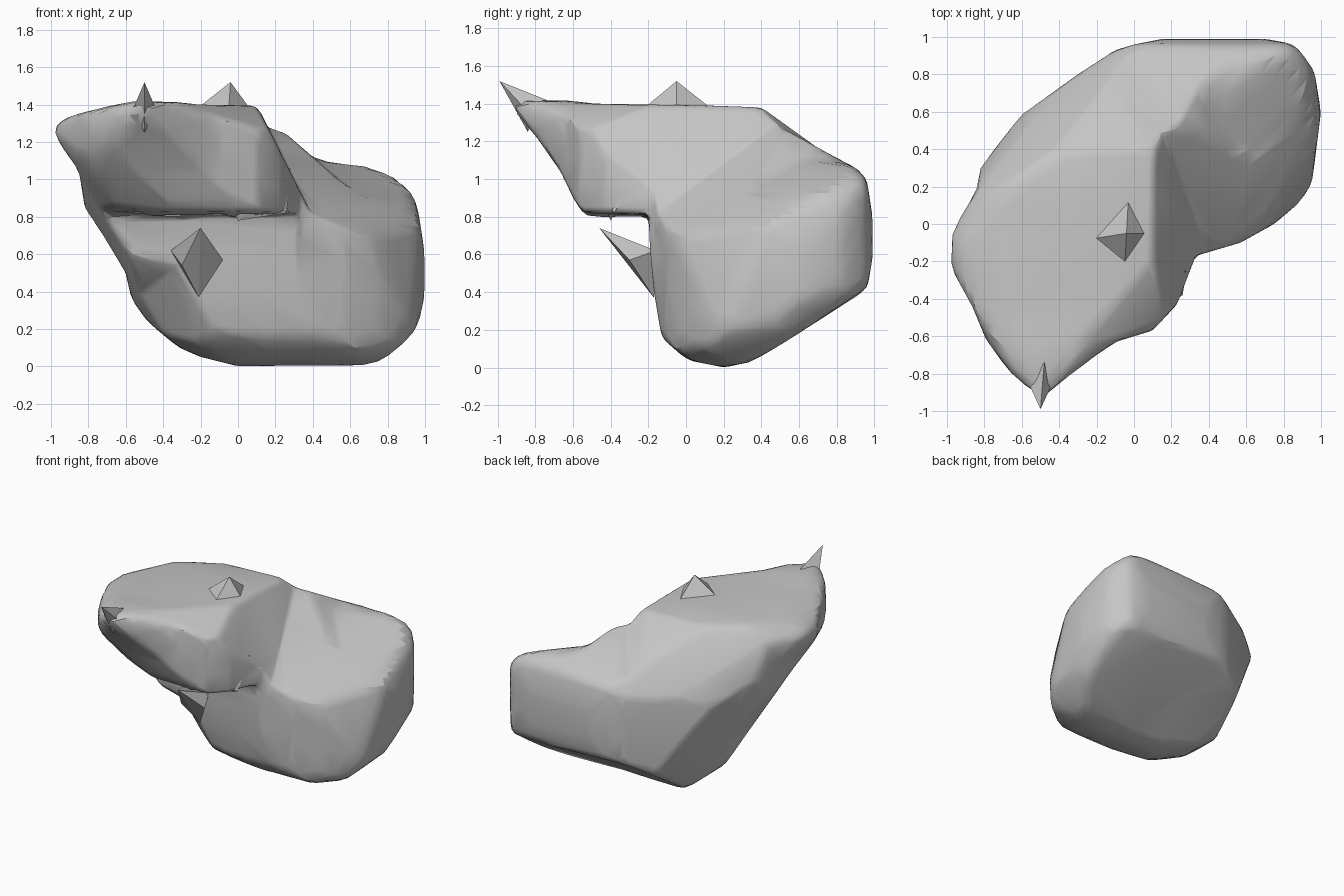
import bpy
import bmesh
from math import sin, cos, radians
from mathutils import Vector

cube = bpy.data.objects.get("Cube")
if cube:
    bpy.data.objects.remove(cube, do_unlink=True)

# Single stone grey
stone = bpy.data.materials.new("stone grey")
stone.use_nodes = True
grey = (0.56, 0.56, 0.56, 1)
stone.diffuse_color = grey
for node in stone.node_tree.nodes:
    if node.type == "BSDF_PRINCIPLED":
        node.inputs["Base Color"].default_value = grey


def make_object(name, bm):
    """Turn a bmesh into a linked object with outward normals."""
    bmesh.ops.recalc_face_normals(bm, faces=bm.faces)
    mesh = bpy.data.meshes.new(name)
    bm.to_mesh(mesh)
    bm.free()
    mesh.materials.append(stone)
    obj = bpy.data.objects.new(name, mesh)
    bpy.context.scene.collection.objects.link(obj)
    return obj


def chip(name, points):
    """Small angular stone chip spanning the given corners."""
    bm = bmesh.new()
    for p in points:
        bm.verts.new(p)
    bmesh.ops.convex_hull(bm, input=bm.verts)
    return make_object(name, bm)


def plane_axes(turn, tilt):
    """Horizontal and upward axes of an outline turned about z and tilted."""
    t, e = radians(turn), radians(tilt)
    across = Vector((cos(t), sin(t), 0))
    toward = Vector((sin(t), -cos(t), 0))
    return across, Vector((0, 0, cos(e))) - toward * sin(e)


def reach(outline, ox, oy, dx, dy):
    """Distance from a point inside the outline to its edge along a direction."""
    best = 9
    ax, ay = outline[-1]
    for bx, by in outline:
        ex, ey, wx, wy = bx - ax, by - ay, ax - ox, ay - oy
        det = dx * ey - dy * ex
        if abs(det) > 1e-9:
            t = (wx * ey - wy * ex) / det
            s = (wx * dy - wy * dx) / det
            if 0 < t < best and -1e-6 <= s <= 1.000001:
                best = t
        ax, ay = bx, by
    return best


# Outlines of the boulder across its main axes
front = [(-1, 1.28), (-.9, 1.34), (-.7, 1.39), (-.55, 1.42), (-.2, 1.41), (.08, 1.4),
         (.4, 1.12), (.48, 1.09), (.83, 1.08), (.93, .97), (.97, .8), (1, .6),
         (1, .35), (.94, .15), (.84, .05), (.65, 0), (0, 0), (-.2, .05),
         (-.36, .12), (-.5, .26), (-.57, .36), (-.6, .5), (-.72, .7),
         (-.82, .85), (-.85, 1.05), (-.95, 1.18)]
side = [(-.99, 1.5), (-.76, 1.44), (-.5, 1.4), (.12, 1.39), (.4, 1.38),
        (.57, 1.32), (.7, 1.21), (.78, 1.12), (.88, 1.09), (.96, 1), (.99, .8),
        (.99, .58), (.96, .4), (.85, .27), (.65, .19), (.4, .04), (.2, 0),
        (0, .04), (-.13, .16), (-.17, .4), (-.19, .62), (-.2, .82), (-.52, .78),
        (-.6, .9), (-.67, 1.05), (-.82, 1.26), (-.92, 1.34)]
plan = [(-.5, -.98), (-.4, -.85), (-.2, -.7), (-.1, -.63), (.1, -.57),
        (.23, -.43), (.28, -.3), (.33, -.17), (.57, -.1), (.75, 0), (.87, .1),
        (.95, .2), (1, .6), (.96, .85), (.87, .96), (.65, 1), (.2, 1), (0, .96),
        (-.1, .93), (-.3, .8), (-.55, .62), (-.73, .5), (-.81, .4),
        (-.84, .18), (-.92, .05), (-1, -.1), (-1, -.2), (-.86, -.45),
        (-.78, -.65), (-.66, -.8), (-.57, -.88)]

# Outlines across the diagonals: chin and overhang, back slope, rear end
chin = [(-1.01, .99), (-1.01, 1.11), (-.95, 1.31), (-.81, 1.4), (-.4, 1.49),
        (.07, 1.45), (.24, 1.39), (.44, 1.27), (1.19, 1.06), (1.27, .96),
        (1.27, .42), (1.05, .09), (.75, -.11), (.51, -.13), (.15, -.01),
        (-.18, .15), (-.37, .51), (-.63, .65), (-.79, .79)]
back = [(-1.27, .75), (-1.21, .84), (-.71, .87), (-.32, 1.15), (.04, 1.34),
        (.61, 1.4), (.88, 1.5), (.98, 1.57), (1.02, 1.18), (.98, .98),
        (.9, .86), (.7, .61), (.2, -.07), (-.05, -.16), (-.46, 0),
        (-1, .17), (-1.26, .27)]
rear = [(-.11, 1.52), (.58, 1.23), (.77, .98), (.84, .8), (.7, .44), (.58, .19),
        (.36, .07), (.02, .02), (-.37, .12), (-.64, .32), (-.64, .51),
        (-.51, 1.1), (-.26, 1.42)]
outlines = [(front, *plane_axes(0, 0)), (side, *plane_axes(90, 0)),
            (plan, *plane_axes(0, 90)), (chin, *plane_axes(38, 27)),
            (back, *plane_axes(218, 27)), (rear, *plane_axes(142, -27))]

# Valley between head and shoulder: the shoulder slope meets the head flank
slopes = [(Vector((.6, -.52, 1)), 1.13), (Vector((2, 0, 1)), 1.6)]

# Boulder: a ball whose points are pulled out to the nearest limiting surface
core = Vector((0, .1, .85))
bm = bmesh.new()
bmesh.ops.create_icosphere(bm, subdivisions=6, radius=1)
for v in bm.verts:
    ray = v.co.normalized()
    length = min(reach(shape, core.dot(a), core.dot(u), ray.dot(a), ray.dot(u))
                 for shape, a, u in outlines)
    if all(n.dot(ray) > 1e-6 for n, d in slopes):
        length = min(length, max((d - n.dot(core)) / n.dot(ray) for n, d in slopes))
    v.co = core + ray * length
boulder = make_object("boulder", bm)

# Weather the edges, then reduce to broad facets
soften = boulder.modifiers.new("soften", "SMOOTH")
soften.factor = 0.5
soften.iterations = 4
reduce = boulder.modifiers.new("reduce", "DECIMATE")
reduce.ratio = 0.08

# Jagged chips standing out of the surface
chip("top_peak", [(-.04, -.05, 1.52), (-.23, -.08, 1.37), (-.05, -.23, 1.37),
                  (.1, -.05, 1.33), (-.03, .14, 1.37)])
chip("front_spike", [(-.5, -.99, 1.52), (-.56, -.86, 1.38), (-.44, -.86, 1.38),
                     (-.48, -.74, 1.42), (-.5, -.84, 1.25)])
chip("left_tooth", [(.28, -.25, 1.06), (.15, -.45, .93), (.26, -.38, .82),
                    (0, -.4, .78), (.1, -.28, 1.05), (-.05, -.45, .9)])
chip("chin_tooth", [(-.21, -.17, .37), (-.08, -.3, .57), (-.2, -.46, .74),
                    (-.3, -.28, .54), (-.36, -.18, .62), (-.14, -.16, .62)])

# Smooth broad surfaces while keeping chipped edges crisp
bpy.ops.object.select_all(action="DESELECT")
boulder.select_set(True)
bpy.context.view_layer.objects.active = boulder
bpy.ops.object.shade_smooth_by_angle(angle=radians(35))
